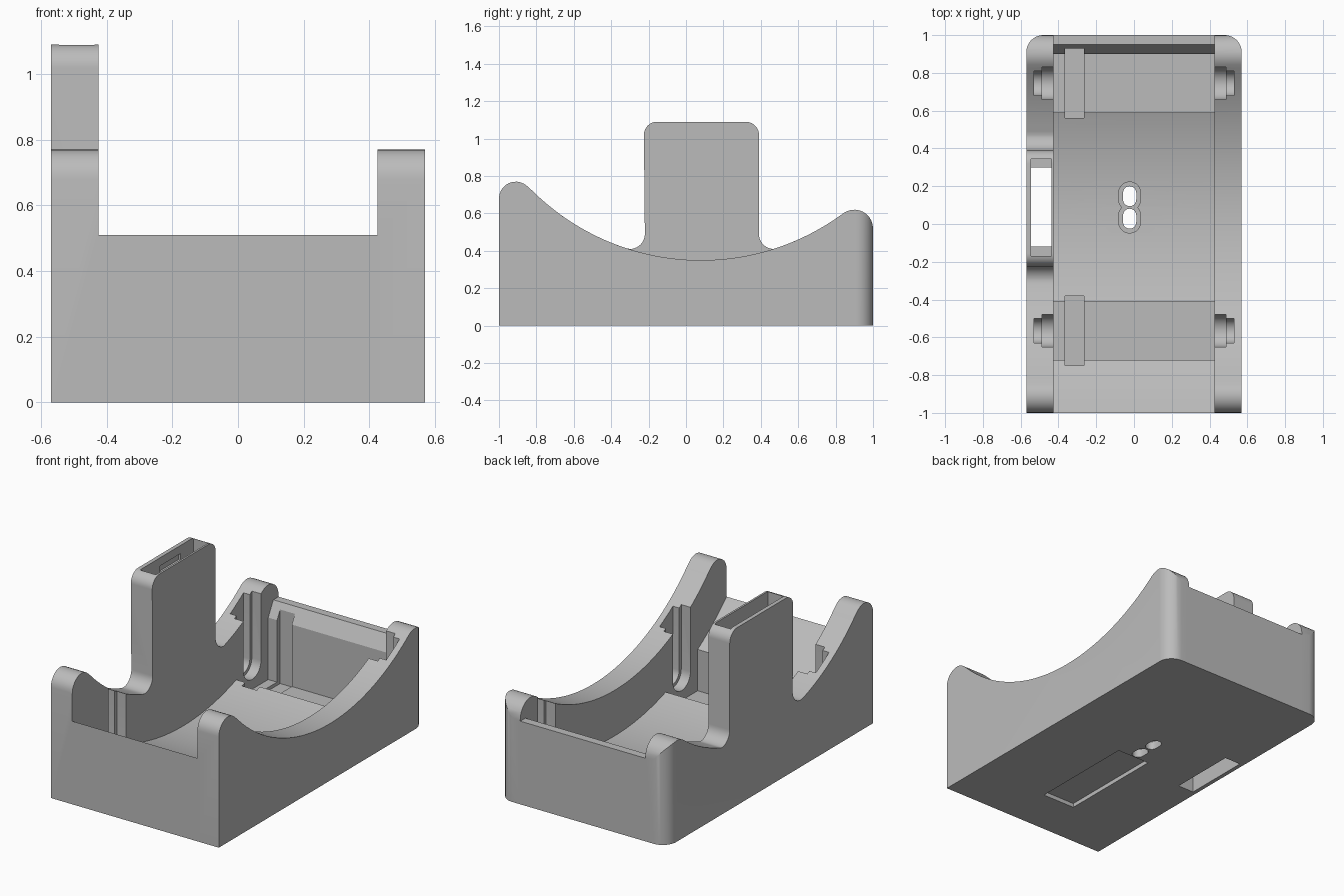
import bpy, bmesh, math
from mathutils import Vector

if "Cube" in bpy.data.objects:
    bpy.data.objects.remove(bpy.data.objects["Cube"])

grey = bpy.data.materials.new("plain grey")
grey.diffuse_color = (0.5, 0.5, 0.5, 1)
grey.use_nodes = True
grey.node_tree.nodes["Principled BSDF"].inputs["Base Color"].default_value = grey.diffuse_color


def prism(name, pts, axis, lo, hi):
    """Extrude a 2D outline: axis 'x' takes (y, z) points, axis 'z' takes (x, y)."""
    bm = bmesh.new()
    place = (lambda a, b: (lo, a, b)) if axis == 'x' else (lambda a, b: (a, b, lo))
    face = bm.faces.new([bm.verts.new(place(a, b)) for a, b in pts])
    new = bmesh.ops.extrude_face_region(bm, geom=[face])["geom"]
    step = Vector((hi - lo, 0, 0)) if axis == 'x' else Vector((0, 0, hi - lo))
    bmesh.ops.translate(bm, vec=step, verts=[v for v in new if isinstance(v, bmesh.types.BMVert)])
    bmesh.ops.recalc_face_normals(bm, faces=bm.faces)
    me = bpy.data.meshes.new(name)
    bm.to_mesh(me)
    bm.free()
    me.materials.append(grey)
    ob = bpy.data.objects.new(name, me)
    bpy.context.collection.objects.link(ob)
    return ob


def box(name, x0, x1, y0, y1, z0, z1):
    return prism(name, [(x0, y0), (x1, y0), (x1, y1), (x0, y1)], 'z', z0, z1)


def combine(target, tool, operation):
    mod = target.modifiers.new("combine", 'BOOLEAN')
    mod.operation, mod.solver, mod.object = operation, 'EXACT', tool
    bpy.context.view_layer.objects.active = target
    bpy.ops.object.modifier_apply(modifier=mod.name)
    bpy.data.objects.remove(tool)


def arc(cx, cy, r, a0, a1, n=10):
    return [(cx + r * math.cos(math.radians(a0 + (a1 - a0) * i / n)),
             cy + r * math.sin(math.radians(a0 + (a1 - a0) * i / n))) for i in range(n + 1)]


def dip(y0, y1, low, r, n=24):
    """Concave cradle curve with its lowest point at y = 0.08."""
    ys = [y0 + (y1 - y0) * i / n for i in range(n + 1)]
    return [(y, low + r - math.sqrt(r * r - (y - 0.08) ** 2)) for y in ys]


# Side walls: rounded horns with a cradle dip, the left one with a tower
horn_front = [(-1, 0)] + arc(-0.91, 0.68, 0.09, 180, 46)
horn_back = arc(0.90, 0.52, 0.10, 125, 0) + [(1, 0)]
tower = (arc(-0.30, 0.49, 0.08, 270, 360) + arc(-0.155, 1.02, 0.07, 180, 90)
         + arc(0.32, 1.02, 0.07, 90, 0) + arc(0.47, 0.49, 0.08, 180, 270))
right = horn_front + dip(-0.82, 0.82, 0.35, 1.28, 40) + horn_back
left = (horn_front + dip(-0.82, -0.32, 0.35, 1.28, 14) + tower
        + dip(0.49, 0.82, 0.35, 1.28, 10) + horn_back)
body = prism("cradle_body", left, 'x', -0.57, -0.425)
combine(body, prism("right_wall", right, 'x', 0.425, 0.57), 'UNION')

# Middle trough with a chamfered rear lip
trough = ([(-1, 0)] + dip(-1, 0.90, 0.07, 1.545, 40)
          + [(0.90, 0.42), (0.95, 0.51), (1, 0.51), (1, 0)])
combine(body, prism("trough", trough, 'x', -0.43, 0.43), 'UNION')

# Round the two rear vertical corners
outline = [(-0.57, -1), (0.57, -1)] + arc(0.48, 0.91, 0.09, 0, 90) + arc(-0.48, 0.91, 0.09, 90, 180)
combine(body, prism("footprint", outline, 'z', -0.1, 1.3), 'INTERSECT')

# Roller pits, belt grooves and stepped axle slots, front and rear
for yc in (-0.565, 0.745):
    combine(body, box("pit", -0.425, 0.425, yc - 0.155, yc + 0.155, 0.04, 1), 'DIFFERENCE')
    combine(body, box("groove", -0.365, -0.265, yc - 0.185, yc + 0.185, 0.02, 1), 'DIFFERENCE')
    for half, reach in ((0.085, 0.487), (0.065, 0.53)):
        slot = arc(yc, 0.185, half, 180, 360, 16) + [(yc + half, 1), (yc - half, 1)]
        for side in (-1, 1):
            a, b = sorted((side * 0.40, side * reach))
            combine(body, prism("axle_slot", slot, 'x', a, b), 'DIFFERENCE')

# Tower channel, wide above and narrower through the base
combine(body, box("channel", -0.545, -0.437, -0.12, 0.30, -0.1, 1.3), 'DIFFERENCE')
combine(body, box("channel_top", -0.545, -0.437, -0.17, 0.345, 0.15, 1.3), 'DIFFERENCE')
combine(body, box("latch_notch", -0.558, -0.54, 0.02, 0.22, 1.0, 1.04), 'DIFFERENCE')

# Shallow plate recess under the base
combine(body, box("base_recess", -0.13, 0.09, -0.70, -0.03, -0.1, 0.025), 'DIFFERENCE')

# Twin oblong cable holes with a stepped rim
for r, z0 in ((0.058, 0.05), (0.035, -0.1)):
    for yc in (0.028, 0.147):
        hole = arc(-0.023, yc + 0.018, r, 0, 180) + arc(-0.023, yc - 0.018, r, 180, 360)
        combine(body, prism("cable_hole", hole, 'z', z0, 0.4), 'DIFFERENCE')

bpy.ops.object.select_all(action='DESELECT')
body.select_set(True)
bpy.context.view_layer.objects.active = body
bpy.ops.object.shade_smooth_by_angle(angle=math.radians(25))
